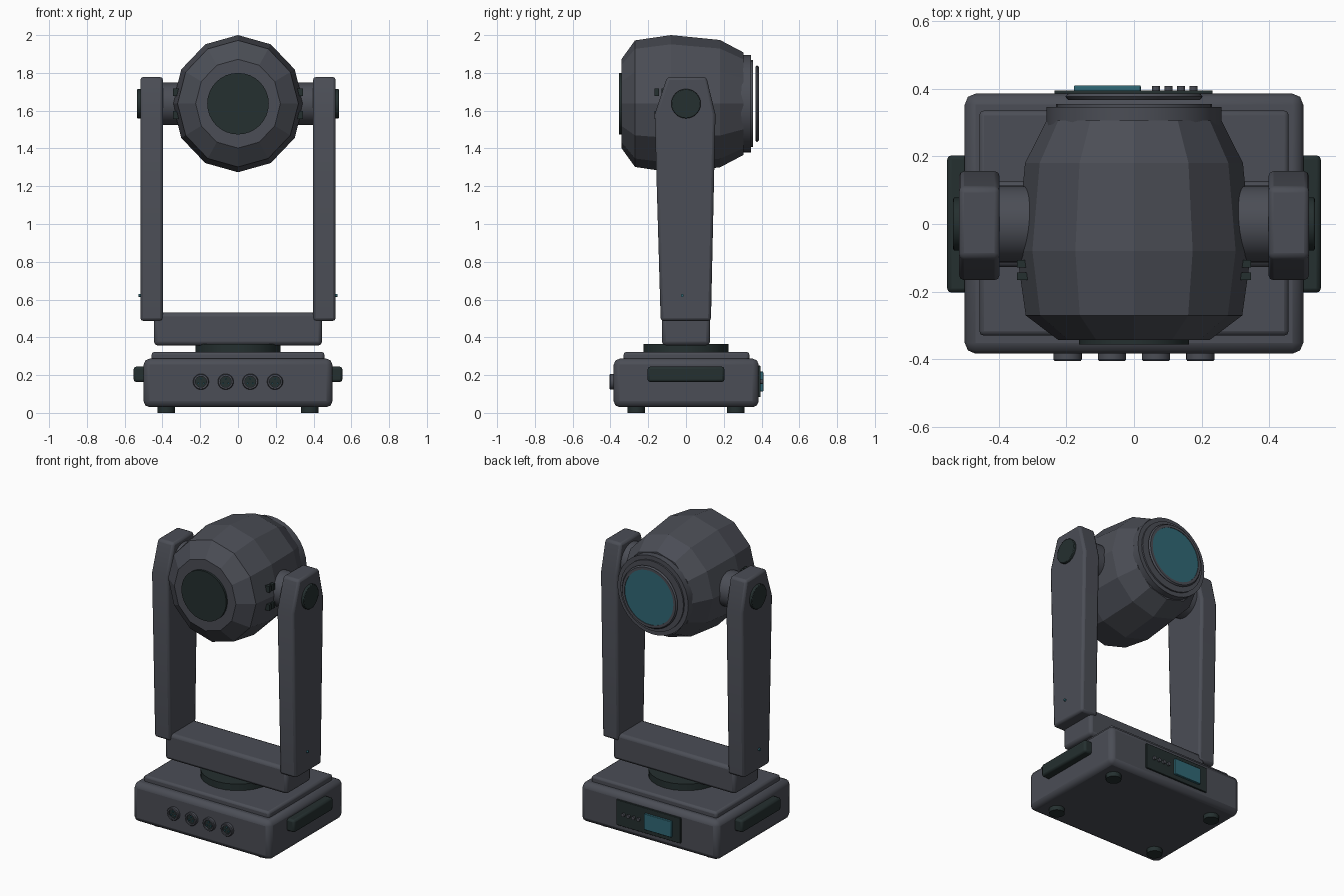
import bpy, bmesh, math
from mathutils import Matrix

if "Cube" in bpy.data.objects:
    bpy.data.objects.remove(bpy.data.objects["Cube"])


def material(name, rgb):
    m = bpy.data.materials.new(name)
    m.diffuse_color = (*rgb, 1)
    m.use_nodes = True
    m.node_tree.nodes["Principled BSDF"].inputs["Base Color"].default_value = m.diffuse_color
    return m


GREY = material("slate grey", (0.07, 0.075, 0.092))
DARK = material("dark green black", (0.018, 0.029, 0.029))
TEAL = material("teal glass", (0.03, 0.14, 0.18))
HEAD_Z = 1.637


def finish(name, bm, mat, bevel=0.0, segments=2, smooth=True):
    bmesh.ops.recalc_face_normals(bm, faces=bm.faces)
    me = bpy.data.meshes.new(name)
    bm.to_mesh(me)
    bm.free()
    me.materials.append(mat)
    ob = bpy.data.objects.new(name, me)
    bpy.context.collection.objects.link(ob)
    if bevel:
        mod = ob.modifiers.new("bevel", "BEVEL")
        mod.width, mod.segments = bevel, segments
        mod.limit_method = "ANGLE"
    if smooth:
        bpy.ops.object.select_all(action="DESELECT")
        bpy.context.view_layer.objects.active = ob
        ob.select_set(True)
        bpy.ops.object.shade_smooth_by_angle(angle=math.radians(28))
    return ob


def box(name, x, y, z, mat, bevel=0.0):
    """Box from (min, max) ranges."""
    bm = bmesh.new()
    bmesh.ops.create_cube(bm, size=1)
    for v in bm.verts:
        for i, (lo, hi) in enumerate((x, y, z)):
            v.co[i] = (lo + hi) / 2 + v.co[i] * (hi - lo)
    return finish(name, bm, mat, bevel)


def lathe(name, profile, axis, centre, mat, n=32, closed=False, bevel=0.0, smooth=True):
    """Spin (radius, position) pairs round an axis through centre."""
    bm = bmesh.new()
    rings = []
    for r, p in profile:
        ring = []
        for k in range(n):
            a = 2 * math.pi * k / n
            u, w = r * math.sin(a), r * math.cos(a)
            co = {"X": (p, u, w), "Y": (u, p, w), "Z": (u, w, p)}[axis]
            ring.append(bm.verts.new(co))
        rings.append(ring)
    pairs = list(zip(rings, rings[1:]))
    if closed:
        pairs.append((rings[-1], rings[0]))
    else:
        bm.faces.new(rings[0])
        bm.faces.new(rings[-1])
    for a, b in pairs:
        for k in range(n):
            j = (k + 1) % n
            bm.faces.new((a[k], a[j], b[j], b[k]))
    bmesh.ops.transform(bm, matrix=Matrix.Translation(centre), verts=bm.verts)
    return finish(name, bm, mat, bevel, smooth=smooth)


def disc(name, r, lo, hi, axis, centre, mat, n=32, bevel=0.0):
    return lathe(name, [(r, lo), (r, hi)], axis, centre, mat, n, bevel=bevel)


# Base housing, raised lid and feet
box("base_housing", (-0.5, 0.5), (-0.383, 0.385), (0.03, 0.287), GREY, 0.032)
box("base_lid", (-0.457, 0.457), (-0.33, 0.335), (0.27, 0.323), GREY, 0.014)
for x in (-0.38, 0.38):
    for y in (-0.263, 0.263):
        disc("foot", 0.047, 0, 0.05, "Z", (x, y, 0), DARK, 16)

# Turntable and yoke crossbar
disc("turntable", 0.225, 0.31, 0.366, "Z", (0, 0, 0), DARK, 24)
box("yoke_crossbar", (-0.445, 0.445), (-0.127, 0.127), (0.357, 0.531), GREY, 0.02)

# Yoke arms: side profile extruded outwards
ARM = [(-0.134, 0.487), (0.132, 0.487), (0.156, 1.58), (0.108, 1.778),
       (-0.1, 1.778), (-0.166, 1.58)]
for s in (-1, 1):
    bm = bmesh.new()
    face = bm.faces.new([bm.verts.new((s * 0.397, y, z)) for y, z in ARM])
    ext = bmesh.ops.extrude_face_region(bm, geom=[face])["geom"]
    bmesh.ops.translate(bm, vec=(s * 0.12, 0, 0),
                        verts=[g for g in ext if isinstance(g, bmesh.types.BMVert)])
    finish("yoke_arm", bm, GREY, 0.015)
    # Pivot, pivot cap, status light and carrying handle
    disc("tilt_pivot", 0.113, s * 0.25, s * 0.41, "X", (0, 0, HEAD_Z), GREY)
    disc("pivot_cap", 0.078, s * 0.51, s * 0.534, "X", (0, 0, HEAD_Z), DARK, 24, 0.004)
    disc("status_light", 0.008, s * 0.51, s * 0.527, "X", (0, -0.02, 0.622), TEAL, 12)
    box("side_handle", sorted((s * 0.48, s * 0.552)), (-0.203, 0.203),
        (0.163, 0.245), DARK, 0.013)
    # Cooling slots in the lamp head
    for y in (-0.155, -0.118):
        for dz in (-0.06, 0.06):
            box("cooling_slot", sorted((s * 0.3, s * 0.345)), (y - 0.011, y + 0.011),
                (HEAD_Z + dz - 0.02, HEAD_Z + dz + 0.02), DARK)

# Faceted lamp head
head = lathe("lamp_head", [(0.235, -0.342), (0.335, -0.27), (0.363, -0.08),
                           (0.337, 0.18), (0.271, 0.305)], "Y", (0, 0, HEAD_Z),
             GREY, 12, smooth=False)
head.scale.x = 0.955
disc("rear_cap", 0.163, -0.356, -0.33, "Y", (0, 0, HEAD_Z), DARK)
lathe("front_collar", [(0.258, 0.29), (0.258, 0.345), (0.23, 0.345), (0.23, 0.355)],
      "Y", (0, 0, HEAD_Z), GREY)
lathe("lens_ring", [(0.178, 0.367), (0.195, 0.367), (0.203, 0.376),
                    (0.195, 0.386), (0.178, 0.386)], "Y", (0, 0, HEAD_Z), GREY, 40, True)
disc("lens", 0.181, 0.37, 0.382, "Y", (0, 0, HEAD_Z), TEAL, 40)

# Round sockets with three pins
for x in (-0.196, -0.065, 0.065, 0.196):
    c = (x, 0, 0.165)
    lathe("socket_ring", [(0.029, -0.37), (0.042, -0.37), (0.042, -0.4),
                          (0.038, -0.405), (0.029, -0.405)], "Y", c, GREY, 24, True)
    disc("socket_face", 0.031, -0.394, -0.37, "Y", c, DARK, 24)
    for k in range(3):
        a = math.radians(90 + 120 * k)
        disc("socket_pin", 0.005, -0.402, -0.39, "Y",
             (x + 0.016 * math.cos(a), 0, 0.165 + 0.016 * math.sin(a)), TEAL, 8)

# Control panel with screen and buttons
box("control_panel", (-0.235, 0.232), (0.375, 0.395), (0.083, 0.25), DARK, 0.003)
box("screen", (-0.177, 0.02), (0.385, 0.409), (0.113, 0.218), TEAL, 0.003)
for k in range(4):
    disc("button", 0.012, 0.39, 0.408, "Y", (0.065 + 0.037 * k, 0, 0.165), GREY, 12)
